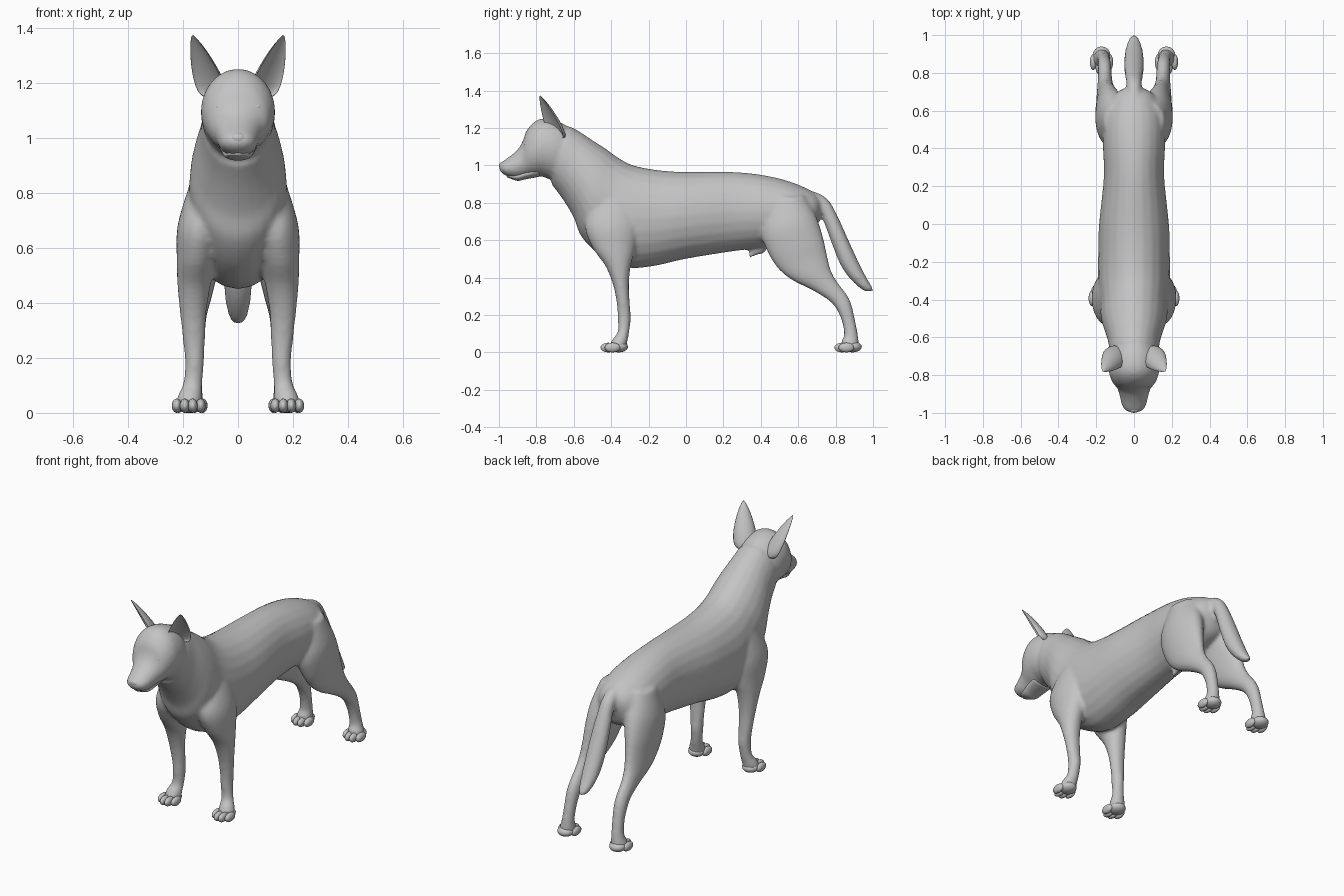
import bpy
import bmesh
import math
from mathutils import Matrix, Vector

default_cube = bpy.data.objects.get("Cube")
if default_cube:
    bpy.data.objects.remove(default_cube, do_unlink=True)

# One plain coat colour for the whole animal
coat = bpy.data.materials.new("grey_coat")
coat.use_nodes = True
coat.diffuse_color = (0.55, 0.55, 0.55, 1)
coat.node_tree.nodes["Principled BSDF"].inputs["Base Color"].default_value = coat.diffuse_color

SIDES = 24
STEPS = 5
SIDE_NAMES = {1: "left", -1: "right"}


def catmull(a, b, c, d, t):
    """Smooth value between b and c."""
    return b + 0.5 * t * (c - a + t * (2 * a - 5 * b + 4 * c - d + t * (3 * (b - c) + d - a)))


def smooth_rings(rings):
    """Fill in extra rings between the given ones."""
    last = len(rings) - 1
    result = []
    for i in range(last):
        quad = [rings[max(i - 1, 0)], rings[i], rings[i + 1], rings[min(i + 2, last)]]
        for step in range(STEPS):
            result.append([catmull(*values, step / STEPS) for values in zip(*quad)])
    result.append(rings[-1])
    return result


def skin(bm, loops):
    """Join loops of points into a closed tube with outward normals."""
    verts = [[bm.verts.new(point) for point in loop] for loop in loops]
    faces = []
    for low, high in zip(verts, verts[1:]):
        for i in range(len(low)):
            j = (i + 1) % len(low)
            faces.append(bm.faces.new((low[i], low[j], high[j], high[i])))
    faces.append(bm.faces.new(verts[0][::-1]))
    faces.append(bm.faces.new(verts[-1]))
    bmesh.ops.recalc_face_normals(bm, faces=faces)


def loft(bm, rings, side=1):
    """Rings in hundredths: centre x, half width, one edge (y, z), opposite edge (y, z)."""
    loops = []
    for ring in smooth_rings(rings):
        x, width, ya, za, yb, zb = [value / 100 for value in ring]
        middle = Vector((x, (ya + yb) / 2, (za + zb) / 2))
        half = Vector((0, (ya - yb) / 2, (za - zb) / 2))
        loop = []
        for k in range(SIDES):
            angle = math.tau * k / SIDES
            point = middle + half * math.cos(angle)
            point.x += width * math.sin(angle)
            point.x *= side
            loop.append(point)
        loops.append(loop)
    skin(bm, loops)


def ellipsoid(bm, centre, radii):
    matrix = Matrix.Translation(centre) @ Matrix.Diagonal((*radii, 1))
    bmesh.ops.create_uvsphere(bm, u_segments=16, v_segments=10, radius=1, matrix=matrix)


def finish(name, bm):
    mesh = bpy.data.meshes.new(name)
    bm.to_mesh(mesh)
    bm.free()
    mesh.materials.append(coat)
    mesh.polygons.foreach_set("use_smooth", [True] * len(mesh.polygons))
    obj = bpy.data.objects.new(name, mesh)
    bpy.context.collection.objects.link(obj)
    return obj


# Rump, barrel, chest and neck
torso = [
    (0, 4, 73, 79, 71, 70), (0, 11, 69, 85, 67, 63), (0, 16, 58, 90.5, 55, 58),
    (0, 16.5, 43, 94.5, 42, 56), (0, 16, 25, 96.5, 25, 54), (0, 18.5, 0, 96.5, 0, 50),
    (0, 19, -15, 97.5, -18, 46), (0, 19, -28, 100, -32, 45.5), (0, 18, -36, 104, -46, 52),
    (0, 17.5, -43, 109, -56, 62), (0, 16, -50, 113.5, -60, 72),
    (0, 14, -56, 117.5, -66, 82), (0, 13, -62, 121, -72, 90),
]
# Skull and muzzle
head = [
    (0, 10, -58, 117, -66, 89), (0, 13, -66, 122.5, -72, 92), (0, 13.5, -74, 125, -77, 94),
    (0, 13, -80, 124, -80, 94), (0, 11, -85, 119, -84, 94), (0, 9, -87.5, 112.5, -86, 93.5),
    (0, 8, -90, 108.5, -89, 93), (0, 7.2, -94, 105, -92, 93), (0, 6, -97.5, 102.5, -96.5, 94.5),
    (0, 4, -99.5, 101, -98.5, 96), (0, 1, -100, 99.5, -100, 97.5),
]
# Shoulder down to the wrist and paw
front_leg = [
    (11, 7, -49, 82, -27, 82), (13.5, 8.5, -54, 68, -25, 68), (15, 7.3, -50, 56, -27, 56),
    (16, 6, -43, 46, -29.5, 46), (16.3, 4.8, -39, 36, -30.5, 36), (16, 4, -37, 26, -30, 26),
    (15.8, 3.5, -36.5, 18, -29.5, 18), (16.5, 3.5, -36.5, 11, -30.5, 10),
    (17.5, 4.4, -39, 7.5, -31.5, 5), (17.8, 4.7, -41, 4, -32, 1),
]
# Thigh, hock and hind paw
hind_leg = [
    (8, 8, 44, 82, 64, 84), (11, 9, 40, 66, 70, 72), (13, 7.5, 43, 55, 73.5, 61),
    (14, 6, 49, 45, 75.5, 52), (14.8, 5, 57, 38.5, 77.5, 44), (15.3, 4, 67, 33.5, 81, 37.5),
    (15.5, 3.6, 76, 28, 86, 31), (15.7, 3.6, 80.5, 23, 88.5, 25.5), (16, 3.3, 83.5, 16, 90.5, 17),
    (16.5, 3.5, 84.5, 9, 92, 9), (17, 4.4, 83, 6, 92.5, 4), (17.2, 4.6, 83, 3, 92, 1),
]
# Hanging tail, fuller below the middle
tail = [
    (0, 3, 58, 88, 58, 82), (0, 3.5, 70, 85.5, 65.5, 80.5), (0, 4, 76.5, 81, 70.5, 76.5),
    (0, 4.5, 81, 73, 74, 69), (0, 5.2, 86, 62, 78, 58), (0, 5.2, 91, 51, 83, 46),
    (0, 4.4, 96, 41, 89, 38), (0, 2.8, 99.5, 35, 95, 33), (0, 1, 100.5, 33, 98, 32.5),
]
# Small fold of skin under the belly
belly_fold = [(0, 3, 45, 60, 42, 53), (0, 2.2, 38, 58, 38, 52), (0, 1, 33, 53, 34, 50)]

bm = bmesh.new()
for part in (torso, head, tail, belly_fold):
    loft(bm, part)
for side in SIDE_NAMES:
    loft(bm, front_leg, side)
    loft(bm, hind_leg, side)
body = finish("body", bm)

# Fuse the overlapping volumes into one skin and soften the seams
fuse = body.modifiers.new("fuse", "REMESH")
fuse.mode = "VOXEL"
fuse.voxel_size = 0.011
fuse.use_smooth_shade = True
soften = body.modifiers.new("soften", "SMOOTH")
soften.factor = 0.5
soften.iterations = 6

# Lower jaw, separated from the muzzle by the mouth line
bm = bmesh.new()
loft(bm, [(0, 7, -80, 100, -78, 94), (0, 6, -86, 98, -86, 92.5), (0, 5, -91, 96, -90, 91.7),
          (0, 3.5, -94.5, 95, -94, 93), (0, 1, -96, 94.5, -95.5, 93.5)])
finish("lower_jaw", bm)

bm = bmesh.new()
ellipsoid(bm, (0, -0.981, 0.998), (0.03, 0.019, 0.02))
finish("nose", bm)


def build_ear(side):
    """Tapering cup that opens forwards and outwards."""
    base, tip = Vector((0.09, -0.69, 1.14)), Vector((0.166, -0.782, 1.375))
    across, back = Vector((0.8, 0.6, 0)), Vector((-0.6, 0.8, 0))
    loops = []
    for t, width in ((0, 0.06), (0.2, 0.066), (0.4, 0.062), (0.65, 0.045), (0.87, 0.024), (1, 0.003)):
        loop = []
        for k in range(SIDES):
            angle = math.tau * k / SIDES
            bulge = math.sin(angle)
            # The front half is pushed in to make the hollow
            depth = bulge if bulge > 0 else -0.65 * bulge
            point = base.lerp(tip, t) + across * width * math.cos(angle) + back * width * 0.85 * depth
            point.x *= side
            loop.append(point)
        loops.append(loop)
    bm = bmesh.new()
    skin(bm, loops)
    ear = finish("ear_" + SIDE_NAMES[side], bm)
    ear.modifiers.new("round", "SUBSURF").levels = 1


def build_toes(name, side, x, y):
    """Four toes in a shallow arc, middle pair foremost."""
    bm = bmesh.new()
    for k in (-1.5, -0.5, 0.5, 1.5):
        setback = 0.022 if abs(k) > 1 else 0
        ellipsoid(bm, (side * (x + k * 0.029), y + setback, 0.026), (0.018, 0.042, 0.026))
    ellipsoid(bm, (side * x, y + 0.055, 0.03), (0.048, 0.05, 0.03))
    finish(name + "_" + SIDE_NAMES[side], bm)


for side, label in SIDE_NAMES.items():
    build_ear(side)
    build_toes("front_toes", side, 0.179, -0.415)
    build_toes("hind_toes", side, 0.172, 0.835)
    # Narrow eye set into the brow
    bm = bmesh.new()
    ellipsoid(bm, (side * 0.066, -0.851, 1.113), (0.02, 0.015, 0.011))
    finish("eye_" + label, bm)
